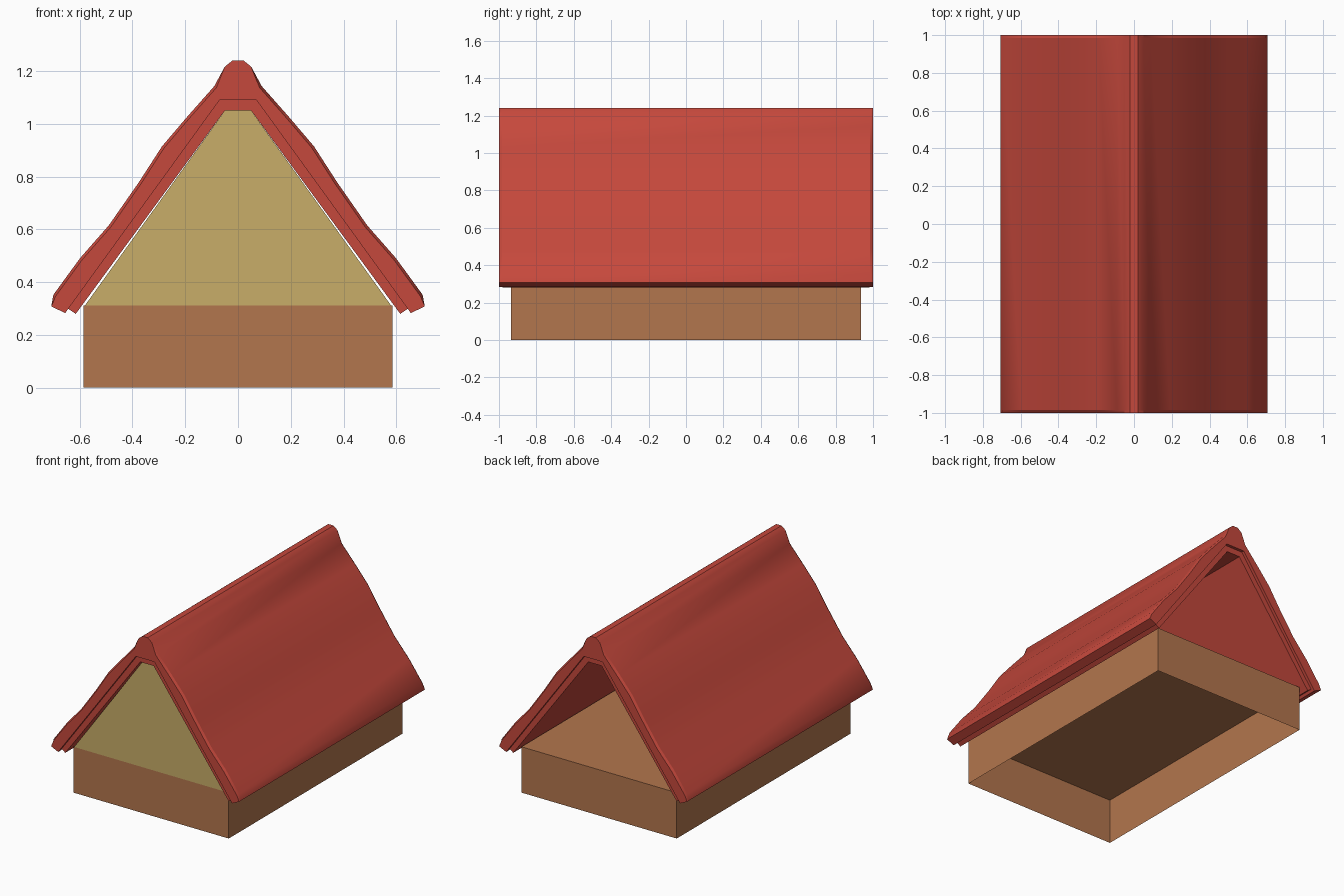
import bpy, bmesh

if "Cube" in bpy.data.objects:
    bpy.data.objects.remove(bpy.data.objects["Cube"])


def material(name, rgb):
    m = bpy.data.materials.new(name)
    m.diffuse_color = (*rgb, 1)
    m.use_nodes = True
    m.node_tree.nodes["Principled BSDF"].inputs["Base Color"].default_value = m.diffuse_color
    return m


red = material("roof_red", (0.56, 0.065, 0.045))
brown = material("wall_brown", (0.45, 0.18, 0.075))
straw = material("gable_straw", (0.58, 0.42, 0.14))


def finish(name, bm, mat, smooth=None):
    me = bpy.data.meshes.new(name)
    bm.to_mesh(me)
    bm.free()
    ob = bpy.data.objects.new(name, me)
    bpy.context.collection.objects.link(ob)
    me.materials.append(mat)
    if smooth:
        bpy.ops.object.select_all(action='DESELECT')
        bpy.context.view_layer.objects.active = ob
        ob.select_set(True)
        bpy.ops.object.shade_smooth_by_angle(angle=smooth)
    return ob


def loft(name, sections, mat, smooth=None):
    """Skin a closed solid through (y, [(x, z), ...]) cross sections."""
    bm = bmesh.new()
    rings = [[bm.verts.new((x, y, z)) for x, z in pts] for y, pts in sections]
    n = len(rings[0])
    for a, b in zip(rings, rings[1:]):
        for i in range(n):
            j = (i + 1) % n
            bm.faces.new((a[i], a[j], b[j], b[i]))
    bm.faces.new(rings[0])
    bm.faces.new(rings[-1])
    bmesh.ops.recalc_face_normals(bm, faces=bm.faces)
    return finish(name, bm, mat, smooth)


def mirrored(half):
    return half + [(-x, z) for x, z in reversed(half)]


# open-bottomed base box
bm = bmesh.new()
bmesh.ops.create_cube(bm, size=1)
for v in bm.verts:
    v.co = (v.co.x * 1.17, v.co.y * 1.87, (v.co.z + 0.5) * 0.312)
bottom = [f for f in bm.faces if f.normal.z < -0.5]
bmesh.ops.delete(bm, geom=bottom, context='FACES_ONLY')
finish("base_walls", bm, brown)

# front gable panel (the back stays open)
bm = bmesh.new()
outline = [(-0.58, 0.312), (0.58, 0.312), (0.05, 1.05), (-0.05, 1.05)]
bm.faces.new([bm.verts.new((x, -0.935, z)) for x, z in outline])
finish("front_gable", bm, straw)

# inner roof lining: chevron slab
loft("roof_lining", [(y, mirrored([(0.615, 0.28), (0.648, 0.302), (0.07, 1.09)])
                     + [(-0.05, 1.05), (0.05, 1.05)]) for y in (-0.98, 0.98)], red)

# outer roof covering: gently wavy slopes with a raised ridge and pinched ends
WAVES = [(0.09, 1.143), (0.19, 1.03), (0.288, 0.915), (0.375, 0.78),
         (0.49, 0.615), (0.598, 0.492), (0.70, 0.352)]


def covering(pinch):
    slope = [(x - 0.8 * pinch, z - 0.6 * pinch) for x, z in WAVES]
    half = [(0.655, 0.283), (0.708, 0.308)] + slope[::-1] + [(0.05, 1.217), (0.02, 1.241)]
    return mirrored(half) + [(-0.07, 1.09), (0.07, 1.09)]


loft("roof_covering", [(-1.0, covering(0.01)), (-0.985, covering(0)),
                       (0.985, covering(0)), (1.0, covering(0.01))], red, 0.5)
